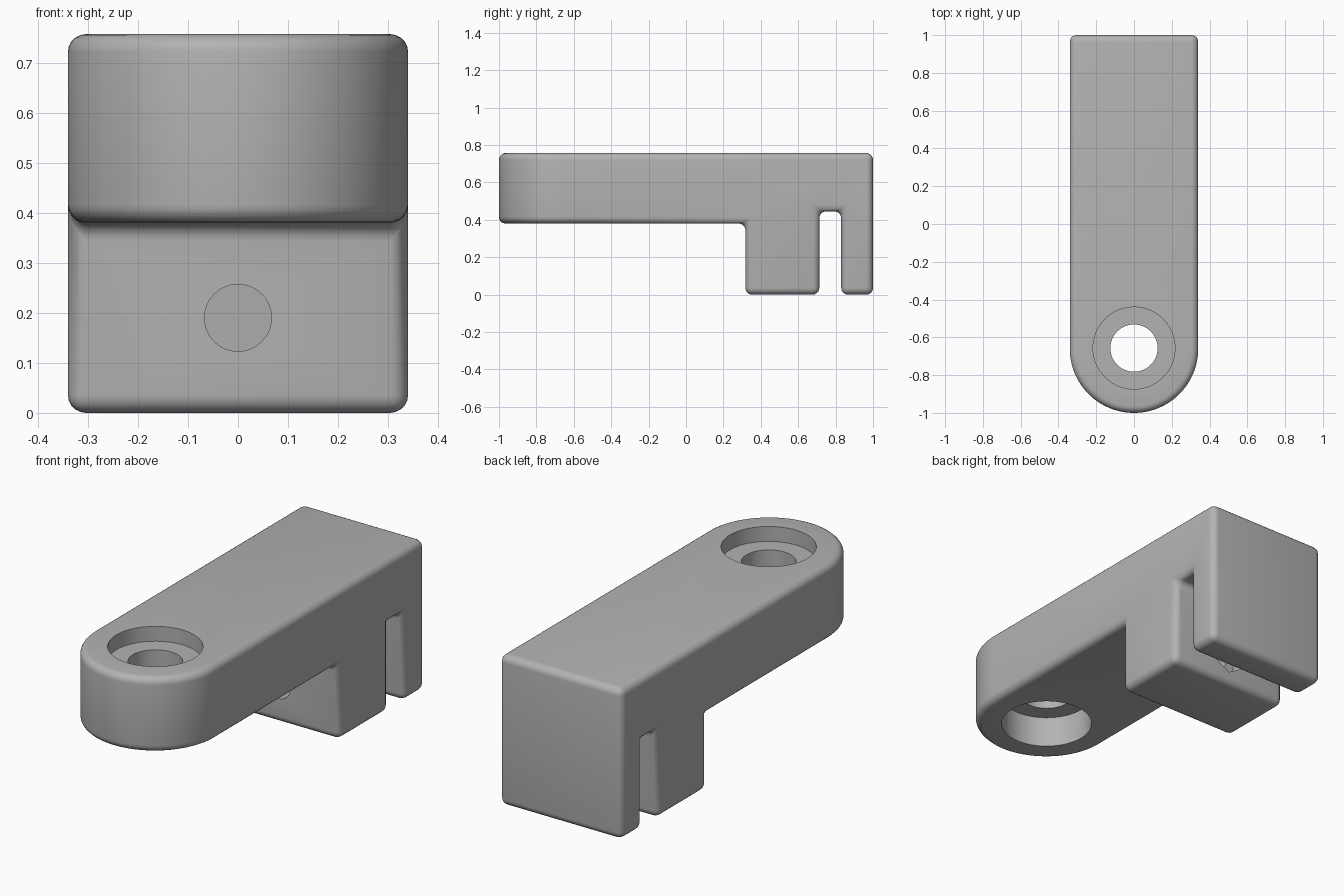
import bpy, bmesh, math
from mathutils import Matrix

cube = bpy.data.objects.get("Cube")
if cube:
    bpy.data.objects.remove(cube, do_unlink=True)

HALF, TOP, UNDER = 0.34, 0.757, 0.38
HOLE_Y, PIN_Z = -0.657, 0.19

grey = bpy.data.materials.new("plain grey")
grey.use_nodes = True
grey.diffuse_color = (0.45, 0.45, 0.45, 1)
grey.node_tree.nodes["Principled BSDF"].inputs["Base Color"].default_value = (0.45, 0.45, 0.45, 1)


def prism(name, points, offset):
    """Extrude a closed outline of 3D points along offset."""
    bm = bmesh.new()
    face = bm.faces.new([bm.verts.new(p) for p in points])
    new = bmesh.ops.extrude_face_region(bm, geom=[face])["geom"]
    bmesh.ops.translate(bm, vec=offset, verts=[v for v in new if isinstance(v, bmesh.types.BMVert)])
    bmesh.ops.recalc_face_normals(bm, faces=bm.faces)
    return finish(name, bm)


def cylinder(name, radius, start, end, axis, sides=64):
    """Cylinder through the screw axis (z) or the pin axis (y)."""
    bm = bmesh.new()
    mid = (start + end) / 2
    if axis == "z":
        matrix = Matrix.Translation((0, HOLE_Y, mid))
    else:
        matrix = Matrix.Translation((0, mid, PIN_Z)) @ Matrix.Rotation(math.pi / 2, 4, "X")
    bmesh.ops.create_cone(bm, cap_ends=True, segments=sides, radius1=radius, radius2=radius,
                          depth=end - start, matrix=matrix)
    return finish(name, bm)


def finish(name, bm):
    mesh = bpy.data.meshes.new(name)
    bm.to_mesh(mesh)
    bm.free()
    mesh.materials.append(grey)
    obj = bpy.data.objects.new(name, mesh)
    bpy.context.collection.objects.link(obj)
    return obj


def boolean(obj, cutter, operation):
    mod = obj.modifiers.new(cutter.name, "BOOLEAN")
    mod.object, mod.operation, mod.solver = cutter, operation, "EXACT"
    cutter.hide_render = True
    cutter.hide_set(True)


# Side profile: arm, block, slot and rear leg
profile = [(-1.1, TOP), (1, TOP), (1, 0), (0.83, 0), (0.83, 0.445), (0.713, 0.445),
           (0.713, 0), (0.318, 0), (0.318, UNDER), (-1.1, UNDER)]
body = prism("clamp_body", [(-0.5, y, z) for y, z in profile], (1, 0, 0))

# Plan outline: straight sides with a rounded front
arc = [math.pi * (1 + i / 48) for i in range(49)]
plan = [(HALF * math.cos(a), HALF - 1 + HALF * math.sin(a), -0.1) for a in arc]
outline = prism("plan_cutter", plan + [(HALF, 1.1, -0.1), (-HALF, 1.1, -0.1)], (0, 0, 1))
boolean(body, outline, "INTERSECT")

# Rounded edges
bevel = body.modifiers.new("rounded_edges", "BEVEL")
bevel.width, bevel.segments = 0.036, 5
bevel.limit_method, bevel.angle_limit = "ANGLE", math.radians(40)

# Screw hole with recesses above and below, pin hole and hexagonal nut pocket
for cutter in (
    cylinder("screw_hole_cutter", 0.125, 0.3, 0.85, "z"),
    cylinder("upper_recess_cutter", 0.217, TOP - 0.075, 0.85, "z"),
    cylinder("lower_recess_cutter", 0.217, 0.3, UNDER + 0.158, "z"),
    cylinder("pin_hole_cutter", 0.067, 0.25, 0.77, "y", 48),
    cylinder("nut_pocket_cutter", 0.128, 0.61, 0.77, "y", 6),
):
    boolean(body, cutter, "DIFFERENCE")

# Bake the modifiers, remove the cutters and shade
bpy.context.view_layer.update()
baked = bpy.data.meshes.new_from_object(body.evaluated_get(bpy.context.evaluated_depsgraph_get()))
helpers = [m.object for m in body.modifiers if m.type == "BOOLEAN"]
body.modifiers.clear()
body.data = baked
for helper in helpers:
    bpy.data.objects.remove(helper, do_unlink=True)
bpy.ops.object.select_all(action="DESELECT")
body.select_set(True)
bpy.context.view_layer.objects.active = body
bpy.ops.object.shade_smooth_by_angle(angle=math.radians(30))
